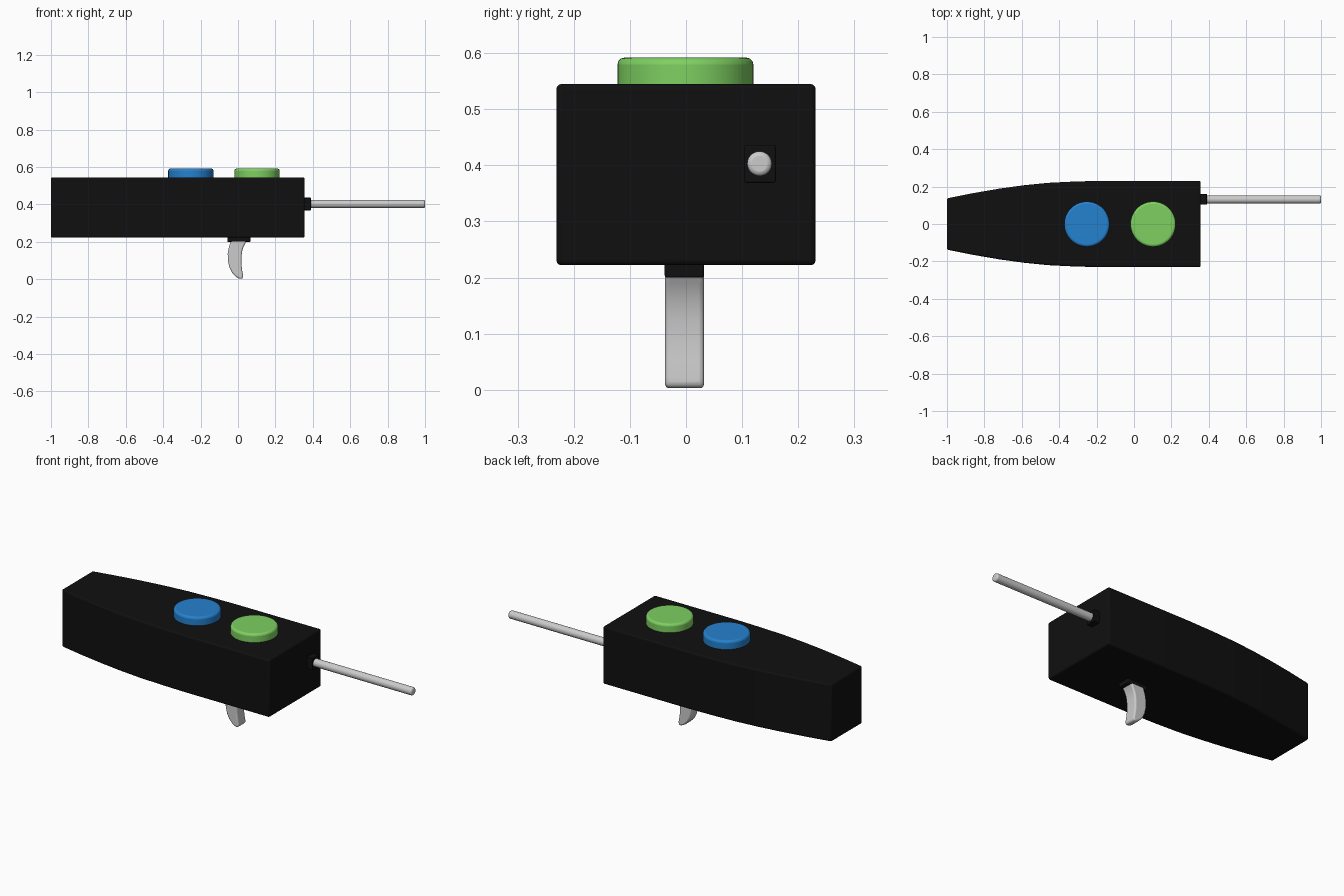
import bpy, bmesh, math
from mathutils import Matrix

if "Cube" in bpy.data.objects:
    bpy.data.objects.remove(bpy.data.objects["Cube"])


def material(name, rgb):
    m = bpy.data.materials.new(name)
    m.diffuse_color = (*rgb, 1)
    m.use_nodes = True
    m.node_tree.nodes["Principled BSDF"].inputs["Base Color"].default_value = m.diffuse_color
    return m


BLACK = material("black_plastic", (0.005, 0.005, 0.005))
BLUE = material("blue_plastic", (0.018, 0.22, 0.62))
GREEN = material("green_plastic", (0.21, 0.63, 0.12))


def finish(bm, name, mat, bevel, segments=3):
    bmesh.ops.recalc_face_normals(bm, faces=bm.faces)
    me = bpy.data.meshes.new(name)
    bm.to_mesh(me)
    bm.free()
    ob = bpy.data.objects.new(name, me)
    bpy.context.collection.objects.link(ob)
    if mat:
        me.materials.append(mat)
    mod = ob.modifiers.new("bevel", "BEVEL")
    mod.width, mod.segments = bevel, segments
    mod.limit_method, mod.angle_limit = "ANGLE", math.radians(40)
    bpy.context.view_layer.objects.active = ob
    ob.select_set(True)
    bpy.ops.object.shade_smooth_by_angle(angle=math.radians(35))
    ob.select_set(False)
    return ob


def prism(name, points, offset, mat, bevel):
    """Extrude a closed 3D outline along an offset vector."""
    bm = bmesh.new()
    face = bm.faces.new([bm.verts.new(p) for p in points])
    ext = bmesh.ops.extrude_face_region(bm, geom=[face], use_keep_orig=True)
    verts = [g for g in ext["geom"] if isinstance(g, bmesh.types.BMVert)]
    bmesh.ops.translate(bm, vec=offset, verts=verts)
    return finish(bm, name, mat, bevel)


def box(name, lo, hi, mat, bevel):
    (x0, y0, z0), (x1, y1, z1) = lo, hi
    pts = [(x0, y0, z0), (x1, y0, z0), (x1, y1, z0), (x0, y1, z0)]
    return prism(name, pts, (0, 0, z1 - z0), mat, bevel)


def cylinder(name, centre, radius, length, mat, bevel, sides, along_x=False):
    bm = bmesh.new()
    mat4 = Matrix.Translation(centre)
    if along_x:
        mat4 = mat4 @ Matrix.Rotation(math.pi / 2, 4, "Y")
    bmesh.ops.create_cone(bm, cap_ends=True, segments=sides, radius1=radius,
                          radius2=radius, depth=length, matrix=mat4)
    return finish(bm, name, mat, bevel)


# Handle body, tapering towards the back end
half = [(-1.0, 0.137), (-0.86, 0.165), (-0.72, 0.189), (-0.59, 0.207),
        (-0.46, 0.22), (-0.32, 0.227), (-0.17, 0.231), (0.356, 0.231)]
outline = [(x, -y, 0.222) for x, y in half] + [(x, y, 0.222) for x, y in reversed(half)]
prism("handle_body", outline, (0, 0, 0.323), BLACK, 0.009)

# Two round push buttons
for name, x, mat in (("rear_button", -0.252, BLUE), ("front_button", 0.102, GREEN)):
    cylinder(name, (x, -0.001, 0.556), 0.121, 0.072, mat, 0.012, 64)

# Antenna rod and its square socket
cylinder("antenna_rod", (0.67, 0.131, 0.403), 0.022, 0.66, None, 0.008, 32, along_x=True)
box("antenna_socket", (0.34, 0.104, 0.369), (0.39, 0.16, 0.436), BLACK, 0.003)

# Curved trigger and its mounting plate
box("trigger_mount", (-0.057, -0.038, 0.2), (0.066, 0.032, 0.235), BLACK, 0.004)
profile = [(-0.036, 0.21), (-0.048, 0.175), (-0.055, 0.138), (-0.054, 0.1),
           (-0.046, 0.064), (-0.031, 0.034), (-0.01, 0.012), (0.012, 0.001),
           (0.027, 0.006), (0.027, 0.022), (0.021, 0.055), (0.018, 0.09),
           (0.019, 0.125), (0.024, 0.16), (0.036, 0.187), (0.05, 0.21)]
prism("trigger", [(x, -0.037, z) for x, z in profile], (0, 0.069, 0), None, 0.009)
